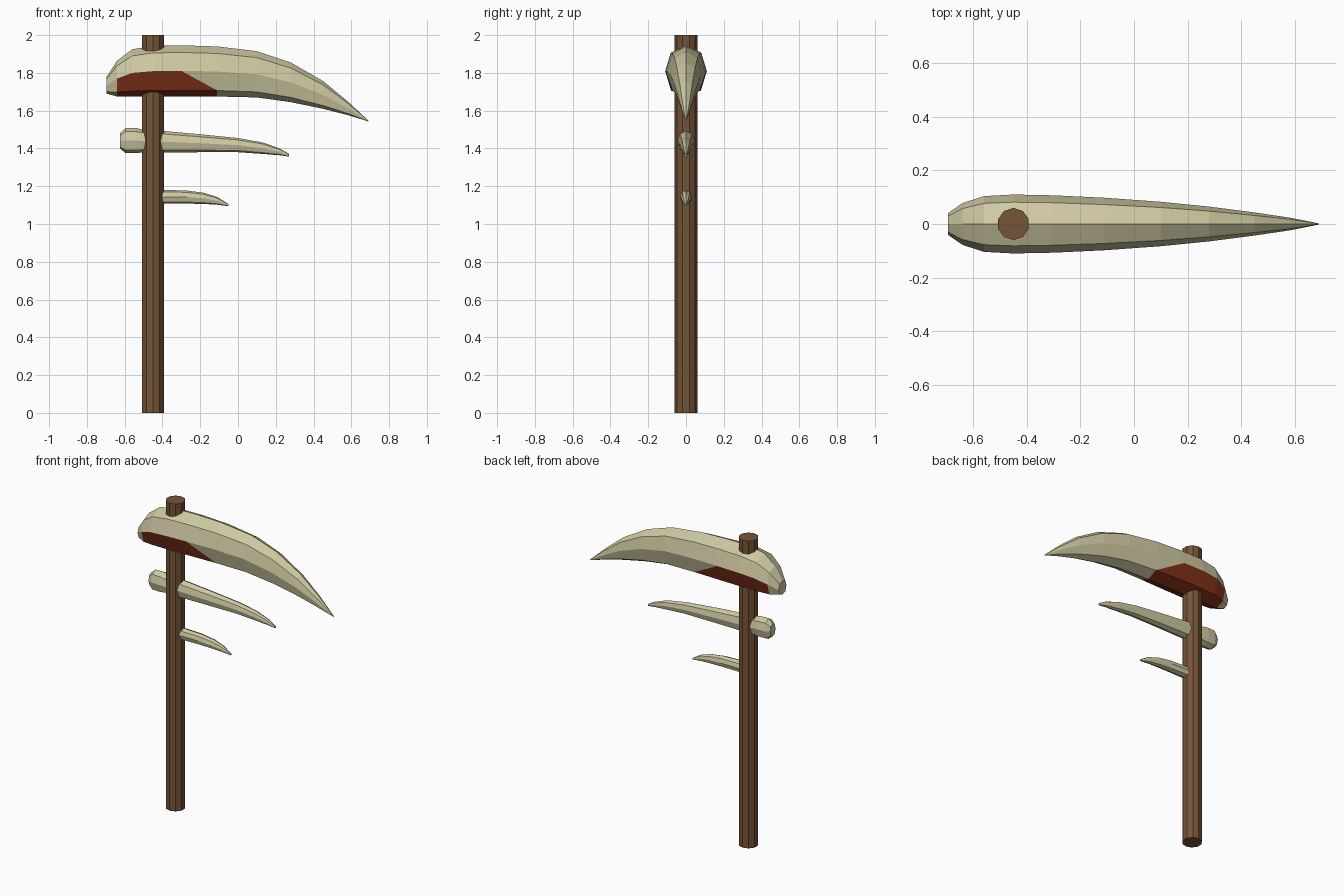
import bpy, bmesh

if "Cube" in bpy.data.objects:
    bpy.data.objects.remove(bpy.data.objects["Cube"])

def material(name, rgb):
    m = bpy.data.materials.new(name)
    m.diffuse_color = (*rgb, 1)
    m.use_nodes = True
    m.node_tree.nodes["Principled BSDF"].inputs["Base Color"].default_value = m.diffuse_color
    return m

BONE = material("bone", (0.62, 0.58, 0.36))
WOOD = material("wood", (0.18, 0.09, 0.04))
RED = material("red_binding", (0.22, 0.03, 0.01))

# Octagonal section: (share of half width, share of height), top point first
SECTION = [(0, 1), (.74, .86), (1, .5), (.72, .12), (0, 0),
           (-.72, .12), (-1, .5), (-.74, .86)]

def spike(name, stations, red_until=0):
    """Loft the section through stations of (x, bottom z, top z, half width)."""
    bm = bmesh.new()
    rings = [[bm.verts.new((x, w * u, lo + (hi - lo) * v)) for u, v in SECTION]
             for x, lo, hi, w in stations]
    for i in range(len(rings) - 1):
        a, b = rings[i], rings[i + 1]
        for k in range(8):
            n = (k + 1) % 8
            red = 1 <= i <= red_until and 2 <= k <= 5
            if red and i == red_until and k in (2, 5):
                # slanted end of the red patch
                mid, low = (k, n) if k == 2 else (n, k)
                bm.faces.new((a[mid], a[low], b[low])).material_index = 1
                bm.faces.new((a[mid], b[low], b[mid]))
            else:
                bm.faces.new((a[k], a[n], b[n], b[k])).material_index = int(red)
    bm.faces.new(rings[0])
    bm.faces.new(rings[-1])
    bmesh.ops.recalc_face_normals(bm, faces=bm.faces)
    me = bpy.data.meshes.new(name)
    bm.to_mesh(me)
    bm.free()
    me.materials.append(BONE)
    if red_until:
        me.materials.append(RED)
    bpy.context.collection.objects.link(bpy.data.objects.new(name, me))

# Wooden handle
bpy.ops.mesh.primitive_cylinder_add(vertices=10, radius=.06, depth=2, location=(-.45, 0, 1))
handle = bpy.context.object
handle.name = "handle"
handle.data.materials.append(WOOD)

# Large curved blade with red underside patch
spike("blade", [
    (-.695, 1.69, 1.78, .04), (-.64, 1.675, 1.865, .078), (-.56, 1.675, 1.925, .104),
    (-.45, 1.675, 1.943, .11), (-.30, 1.675, 1.946, .107), (-.11, 1.675, 1.94, .098),
    (.10, 1.67, 1.915, .083), (.28, 1.645, 1.855, .065), (.45, 1.61, 1.757, .043),
    (.58, 1.577, 1.65, .024), (.69, 1.543, 1.548, .002)], red_until=4)

# Middle bone with a knob at the back end
spike("middle_bone", [
    (-.625, 1.40, 1.48, .028), (-.595, 1.375, 1.508, .045), (-.54, 1.375, 1.508, .048),
    (-.485, 1.382, 1.495, .044), (-.39, 1.378, 1.492, .042), (-.20, 1.38, 1.475, .037),
    (0, 1.38, 1.455, .03), (.13, 1.371, 1.432, .023), (.22, 1.364, 1.40, .014),
    (.27, 1.357, 1.372, .005)])

# Small lower tooth
spike("small_tooth", [
    (-.45, 1.108, 1.18, .033), (-.37, 1.108, 1.18, .033), (-.27, 1.108, 1.177, .03),
    (-.18, 1.106, 1.165, .025), (-.11, 1.102, 1.143, .017), (-.05, 1.094, 1.106, .004)])
